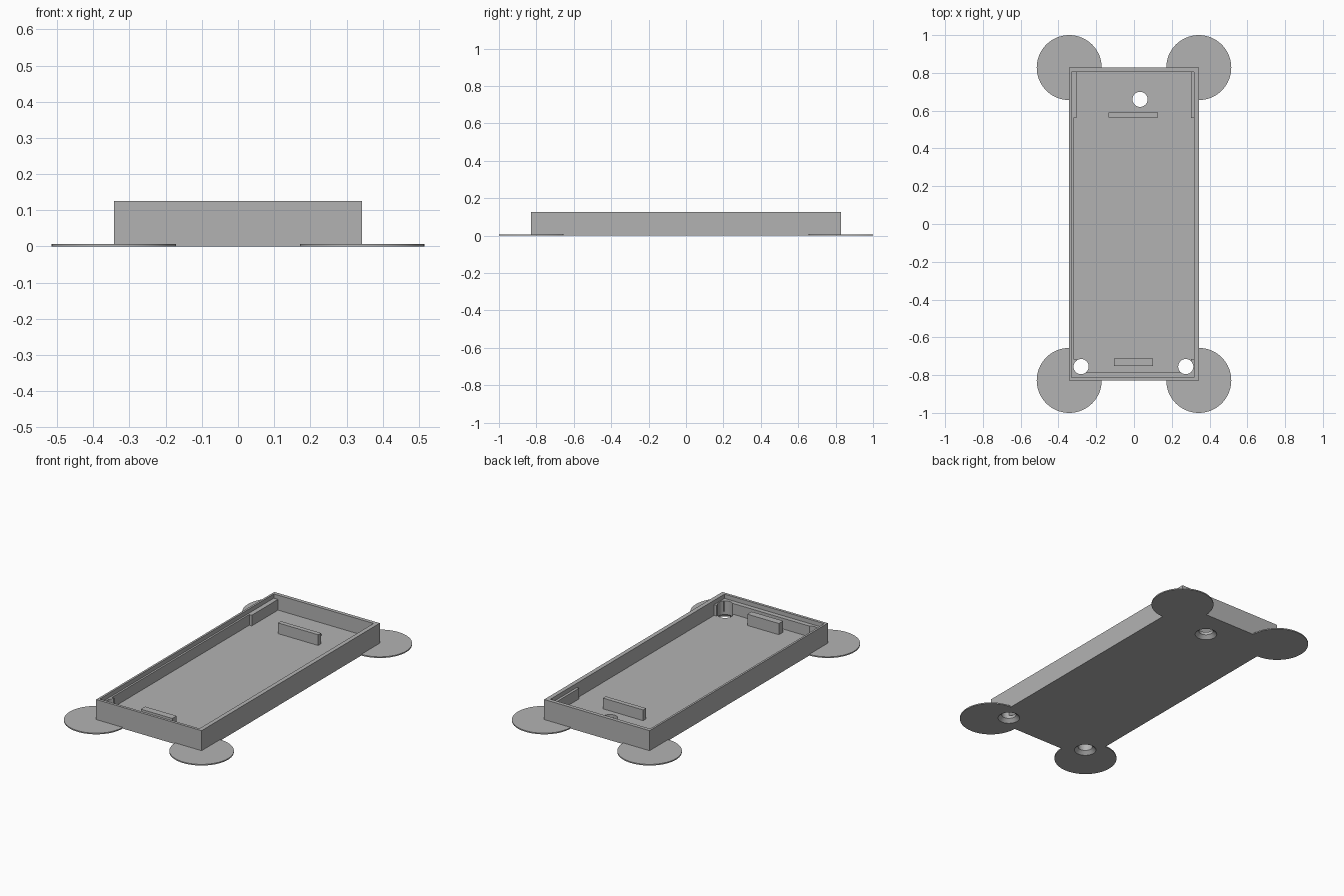
import bpy
import math

cube = bpy.data.objects.get("Cube")
if cube:
    bpy.data.objects.remove(cube, do_unlink=True)

grey = bpy.data.materials.new("plain grey")
grey.use_nodes = True
COLOUR = (0.45, 0.45, 0.45, 1)
grey.diffuse_color = COLOUR
grey.node_tree.nodes["Principled BSDF"].inputs["Base Color"].default_value = COLOUR


def finish(name):
    obj = bpy.context.object
    obj.name = name
    obj.data.materials.append(grey)
    return obj


def box(name, x0, x1, y0, y1, z0, z1):
    bpy.ops.mesh.primitive_cube_add(
        size=1, location=((x0 + x1) / 2, (y0 + y1) / 2, (z0 + z1) / 2))
    bpy.context.object.scale = (x1 - x0, y1 - y0, z1 - z0)
    bpy.ops.object.transform_apply(location=True, rotation=False, scale=True)
    return finish(name)


def cone(name, x, y, z0, z1, r0, r1):
    bpy.ops.mesh.primitive_cone_add(
        vertices=64, radius1=r0, radius2=r1, depth=z1 - z0,
        location=(x, y, (z0 + z1) / 2))
    return finish(name)


def combine(target, other, operation):
    mod = target.modifiers.new(operation, "BOOLEAN")
    mod.operation = operation
    mod.solver = "EXACT"
    mod.object = other
    bpy.context.view_layer.objects.active = target
    bpy.ops.object.modifier_apply(modifier=mod.name)
    bpy.data.objects.remove(other, do_unlink=True)


HALF_X, HALF_Y, HEIGHT = 0.343, 0.828, 0.125
FLOOR, LEDGE = 0.037, 0.1
LEFT, RIGHT, FRONT, BACK = -0.32, 0.318, -0.785, 0.806

# Tray shell: deep cavity, then a wider recess that leaves the ledges
tray = box("tray", -HALF_X, HALF_X, -HALF_Y, HALF_Y, 0, HEIGHT)
combine(tray, box("cavity", LEFT, RIGHT, FRONT, BACK, FLOOR, 0.2), "DIFFERENCE")
combine(tray, box("lid_recess", -0.331, RIGHT, -0.812, BACK, LEDGE, 0.2), "DIFFERENCE")

# Thickened wall pads at the back sides and in the front corners
for y0, y1 in ((0.562, BACK + 0.005), (FRONT - 0.005, -0.715)):
    for x0, x1 in ((LEFT - 0.005, -0.304), (0.303, RIGHT + 0.005)):
        combine(tray, box("pad", x0, x1, y0, y1, FLOOR - 0.01, LEDGE), "UNION")

# Thin round feet at the corners
for sx in (-1, 1):
    for sy in (-1, 1):
        foot = cone("foot", sx * HALF_X, sy * HALF_Y, 0, 0.007, 0.172, 0.172)
        combine(tray, foot, "UNION")

# Countersunk screw holes
for x, y in ((-0.28, -0.755), (0.274, -0.755), (0.032, 0.66)):
    combine(tray, cone("hole", x, y, -0.05, 0.2, 0.04, 0.04), "DIFFERENCE")
    combine(tray, cone("countersink", x, y, -0.01, 0.025, 0.07, 0.035), "DIFFERENCE")

# Upright bars on the floor
box("back_bar", -0.134, 0.127, 0.563, 0.59, FLOOR - 0.005, 0.1)
box("front_bar", -0.105, 0.1, -0.753, -0.713, FLOOR - 0.005, 0.103)

bpy.ops.object.select_all(action="DESELECT")
tray.select_set(True)
bpy.context.view_layer.objects.active = tray
bpy.ops.object.shade_smooth_by_angle(angle=math.radians(20))
